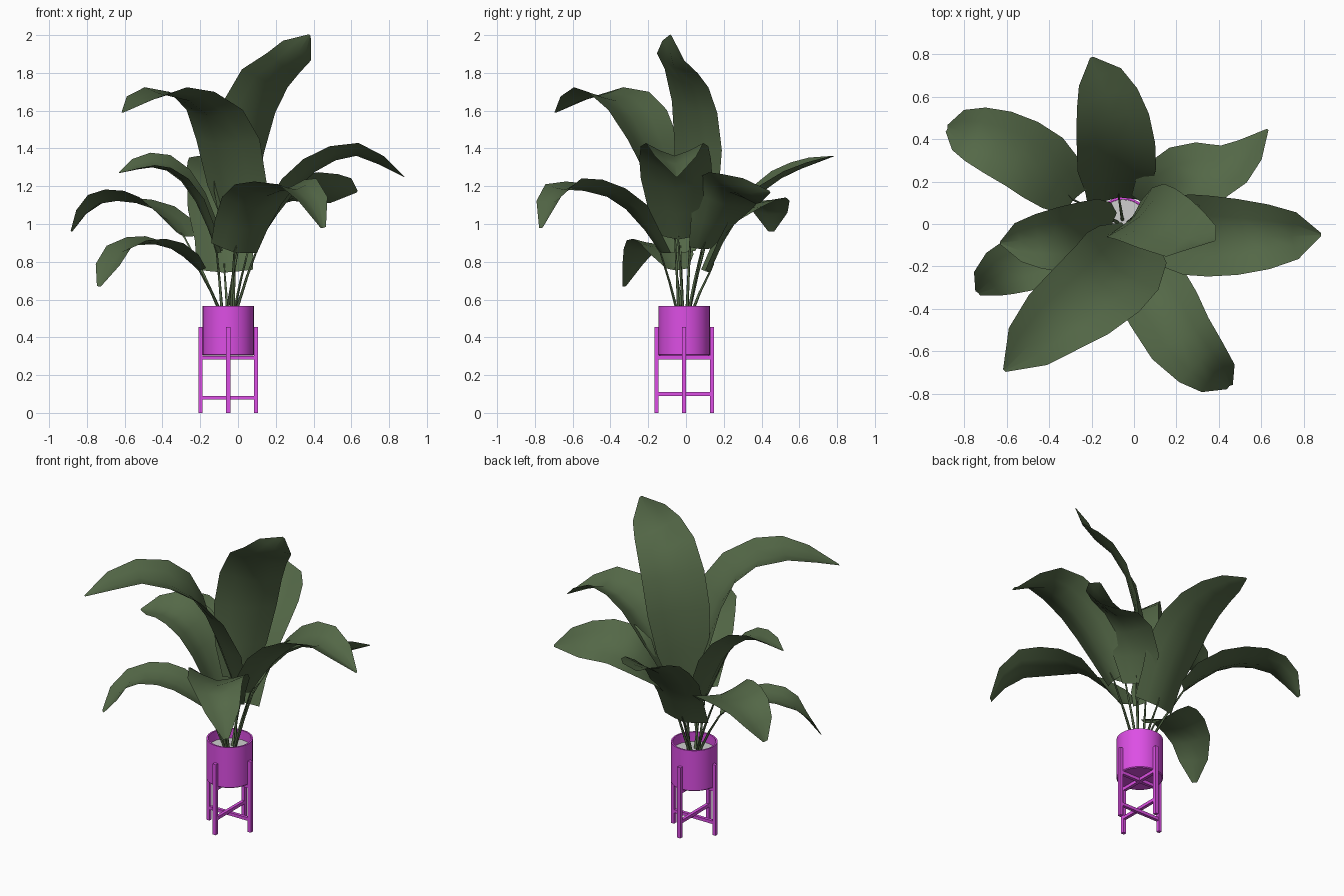
import bpy, bmesh, math
from mathutils import Vector, Matrix

if "Cube" in bpy.data.objects:
    bpy.data.objects.remove(bpy.data.objects["Cube"])

def material(name, rgb):
    m = bpy.data.materials.new(name)
    m.diffuse_color = (*rgb, 1)
    m.use_nodes = True
    m.node_tree.nodes["Principled BSDF"].inputs["Base Color"].default_value = m.diffuse_color
    return m

GREEN = material("leaf green", (0.088, 0.138, 0.063))
MAGENTA = material("planter magenta", (0.72, 0.078, 0.78))
GREY = material("pale soil", (0.62, 0.62, 0.62))
CX, CY = -0.052, -0.01          # planter axis

def finish(bm, name, mat, smooth=None):
    me = bpy.data.meshes.new(name)
    bm.to_mesh(me)
    bm.free()
    me.materials.append(mat)
    ob = bpy.data.objects.new(name, me)
    bpy.context.collection.objects.link(ob)
    if smooth:
        bpy.ops.object.select_all(action='DESELECT')
        ob.select_set(True)
        bpy.context.view_layer.objects.active = ob
        bpy.ops.object.shade_smooth_by_angle(angle=math.radians(smooth))
    return ob

def box(name, centre, size):
    bm = bmesh.new()
    bmesh.ops.create_cube(bm, size=1, matrix=Matrix.Translation(centre) @ Matrix.Diagonal((*size, 1)))
    return finish(bm, name, MAGENTA)

def lathe(name, profile, mat, sides=32):
    bm = bmesh.new()
    vs = [bm.verts.new((CX + r, CY, z)) for r, z in profile]
    es = [bm.edges.new(p) for p in zip(vs, vs[1:])]
    bmesh.ops.spin(bm, geom=vs + es, cent=(CX, CY, 0), axis=(0, 0, 1), angle=math.tau, steps=sides)
    bmesh.ops.remove_doubles(bm, verts=bm.verts, dist=1e-4)
    bmesh.ops.recalc_face_normals(bm, faces=bm.faces)
    return finish(bm, name, mat, 35)

# Planter pot and soil
lathe("pot", [(0, .303), (.131, .303), (.136, .308), (.136, .565), (.126, .565),
              (.126, .33), (0, .33)], MAGENTA)
lathe("soil", [(0, .505), (.125, .505)], GREY)

# Stand: four posts and two levels of crossed bars
for i, (dx, dy) in enumerate(((1, 0), (0, 1), (-1, 0), (0, -1))):
    box(f"stand_leg_{i}", (CX + .147 * dx, CY + .147 * dy, .2275), (.022, .022, .455))
for lvl, (zx, zy) in enumerate(((.08, .10), (.292, .293))):
    box(f"stand_bar_x_{lvl}", (CX, CY, zx), (.285, .02, .02))
    box(f"stand_bar_y_{lvl}", (CX, CY, zy), (.02, .285, .02))

def spline(pts, t):
    """Catmull-Rom point at t in 0..1"""
    n = len(pts) - 1
    i = min(int(t * n), n - 1)
    f = t * n - i
    b, c = pts[i], pts[i + 1]
    a = pts[i - 1] if i else 2 * b - c
    d = pts[i + 2] if i + 2 <= n else 2 * c - b
    return .5 * (2 * b + (c - a) * f + (2 * a - 5 * b + 4 * c - d) * f * f
                 + (3 * b - a - 3 * c + d) * f ** 3)

WIDTHS = [(0, 0), (.14, .84), (.3, 1), (.45, 1), (.6, .94), (.74, .8), (.87, .58), (1, 0)]

def leaf(name, pts, width, crease=.25, roll=(0, 0), base=.45, tip=.04, side=None):
    """Blade along a centre line; roll in degrees turns from stem to tip"""
    pts = [Vector(p) for p in pts]
    bm = bmesh.new()
    rows = []
    for t, w in WIDTHS:
        w = base if t == 0 else tip if t == 1 else w
        p = spline(pts, t)
        tan = (spline(pts, min(t + .04, 1)) - spline(pts, max(t - .04, 0))).normalized()
        s = Vector(side[0]).lerp(Vector(side[1]), t) if side else tan.cross(Vector((0, 0, 1)))
        s = (s - tan * s.dot(tan)).normalized()
        # positive roll lifts the side edge
        s = Matrix.Rotation(-math.radians(roll[0] + (roll[1] - roll[0]) * t), 3, tan) @ s
        n = s.cross(tan)
        h = width * w / 2
        rows.append([bm.verts.new(p + s * h * k + n * h * crease * (abs(k) ** 1.3 - .45))
                     for k in (-1, -.5, 0, .5, 1)])
    for a, b in zip(rows, rows[1:]):
        for j in range(4):
            bm.faces.new((a[j], a[j + 1], b[j + 1], b[j]))
    foot_blade, next_blade = rows[0][2].co.copy(), rows[1][2].co.copy()
    finish(bm, name, GREEN, 60)
    # Stalk from the soil into the midrib
    d = Vector((pts[2].x - CX, pts[2].y - CY, 0)).normalized()
    foot = Vector((CX, CY, .5)) + d * .03
    path = [foot, foot.lerp(foot_blade, .5) + Vector((0, 0, .015)), foot_blade,
            foot_blade.lerp(next_blade, .3)]
    bm = bmesh.new()
    rings = []
    for i, p in enumerate(path):
        tan = (path[min(i + 1, 3)] - path[max(i - 1, 0)]).normalized()
        u = tan.cross(Vector((-d.y, d.x, 0))).normalized()
        v = tan.cross(u)
        r = .0085 - .0018 * i
        rings.append([bm.verts.new(p + r * (math.cos(a) * u + math.sin(a) * v))
                      for a in (k * math.tau / 6 for k in range(6))])
    for a, b in zip(rings, rings[1:]):
        for k in range(6):
            bm.faces.new((a[k], a[(k + 1) % 6], b[(k + 1) % 6], b[k]))
    bmesh.ops.recalc_face_normals(bm, faces=bm.faces)
    finish(bm, name.replace("leaf", "stalk"), GREEN, 60)

# Leaves: centre line, width, crease, roll, base and tip width
leaf("leaf_back", [(-.07, .11, .75), (-.08, .24, 1.02), (-.09, .42, 1.21), (-.13, .61, 1.31),
                   (-.2, .785, 1.36)], .37, .25, base=.8)
leaf("leaf_back_left", [(-.28, .11, .94), (-.38, .22, 1.06), (-.5, .31, 1.12), (-.64, .38, 1.14),
                        (-.78, .43, 1.1), (-.88, .45, .96)], .34, .25, (-10, -6), .5, .1)
leaf("leaf_left_low", [(-.2, -.05, .76), (-.32, -.1, .87), (-.47, -.16, .91), (-.63, -.23, .86),
                       (-.735, -.325, .67)], .29, .25, (0, 6), .45, .1)
leaf("leaf_left_mid", [(-.1, -.03, .85), (-.18, -.04, 1.09), (-.31, -.06, 1.27), (-.46, -.075, 1.32),
                       (-.63, -.09, 1.27)], .33, .35, (10, 16), .5)
leaf("leaf_front_left", [(.02, -.05, .95), (-.05, -.17, 1.37), (-.17, -.3, 1.62), (-.39, -.47, 1.7),
                         (-.61, -.69, 1.59)], .43, .25)
leaf("leaf_front_right", [(-.02, -.12, .86), (.04, -.24, 1.03), (.12, -.37, 1.15), (.22, -.54, 1.2),
                          (.35, -.68, 1.18), (.45, -.765, .98)], .35, .33, (20, -16), .72, .1)
leaf("leaf_right", [(.1, -.04, .93), (.25, -.05, 1.17), (.42, -.06, 1.33), (.64, -.06, 1.39),
                    (.88, -.05, 1.25)], .38, .45, base=.6)
leaf("leaf_back_right", [(.05, .08, .87), (.14, .17, 1.05), (.27, .22, 1.16), (.39, .24, 1.18),
                         (.51, .3, 1.17), (.63, .445, 1.17)], .33, .2, (5, 48), .5)
leaf("leaf_tall", [(-.02, .03, .95), (0, .05, 1.25), (.05, .04, 1.55), (.15, -.01, 1.76),
                   (.28, -.07, 1.87), (.38, -.08, 2.0)], .37, .2, base=.5,
     side=((-.62, -.75, 0), (-.9, -.4, .1)))
